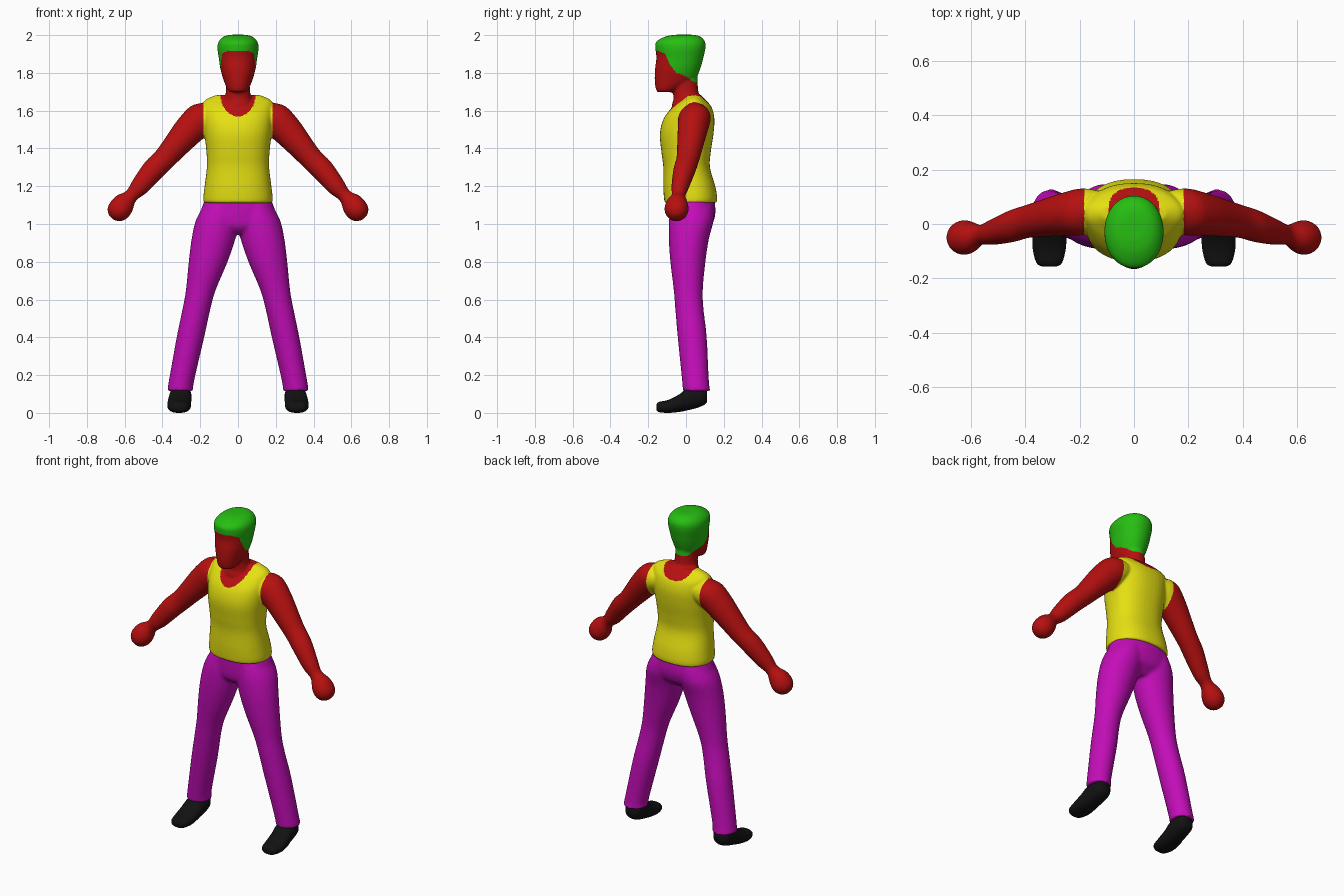
import bpy, bmesh, math
from mathutils import Vector

cube = bpy.data.objects.get("Cube")
if cube:
    bpy.data.objects.remove(cube)

X, Y, Z = Vector((1, 0, 0)), Vector((0, 1, 0)), Vector((0, 0, 1))
ARM_UP = Vector((0.7, 0, 0.71)).normalized()


def material(name, colour):
    m = bpy.data.materials.new(name)
    m.use_nodes = True
    rgba = (*colour, 1)
    m.diffuse_color = rgba
    m.node_tree.nodes["Principled BSDF"].inputs["Base Color"].default_value = rgba
    return m


skin = material("red skin", (0.47, 0.005, 0.005))
yellow = material("yellow cloth", (0.79, 0.75, 0.006))
green = material("green hair", (0.02, 0.52, 0.006))
magenta = material("magenta cloth", (0.55, 0.004, 0.48))
black = material("black leather", (0.006, 0.006, 0.006))


def upright(rows):
    """Turn (z, half width, front y, back y) into centred sections."""
    return [(0, (a + b) / 2, z, rx, (b - a) / 2) for z, rx, a, b in rows]


def smooth_rows(rows, steps=5):
    """Catmull-Rom interpolation of the sections."""
    out = []
    for i in range(len(rows) - 1):
        p0, p1 = rows[max(i - 1, 0)], rows[i]
        p2, p3 = rows[i + 1], rows[min(i + 2, len(rows) - 1)]
        for s in range(steps):
            t = s / steps
            out.append([b + 0.5 * t * (c - a + t * (2 * a - 5 * b + 4 * c - d
                        + t * (3 * (b - c) + d - a)))
                        for a, b, c, d in zip(p0, p1, p2, p3)])
    return out + [list(rows[-1])]


def loft(bm, rows, u=X, v=Y, power=2.0, side=1, segments=40):
    """Skin a closed tube through sections (x, y, z, radius u, radius v)."""
    rings = []
    for x, y, z, ru, rv in smooth_rows(rows):
        ring = []
        for k in range(segments):
            a = math.tau * k / segments
            c, s = math.cos(a), math.sin(a)
            p = (Vector((x, y, z))
                 + u * ru * math.copysign(abs(c) ** (2 / power), c)
                 + v * rv * math.copysign(abs(s) ** (2 / power), s))
            p.x *= side
            ring.append(bm.verts.new(p))
        rings.append(ring)
    for a, b in zip(rings, rings[1:]):
        for k in range(segments):
            n = (k + 1) % segments
            bm.faces.new((a[k], a[n], b[n], b[k]))
    bm.faces.new(rings[0][::-1])
    bm.faces.new(rings[-1])


def finish(bm, name, mats, voxel=0, rule=None):
    """Make the object, fuse its lofts, and colour its faces."""
    bmesh.ops.recalc_face_normals(bm, faces=bm.faces[:])
    mesh = bpy.data.meshes.new(name)
    bm.to_mesh(mesh)
    bm.free()
    obj = bpy.data.objects.new(name, mesh)
    bpy.context.collection.objects.link(obj)
    if voxel:
        fuse = obj.modifiers.new("fuse", 'REMESH')
        fuse.mode = 'VOXEL'
        fuse.voxel_size = voxel
        soften = obj.modifiers.new("soften", 'SMOOTH')
        soften.factor = 0.5
        soften.iterations = 10
        deps = bpy.context.evaluated_depsgraph_get()
        mesh = bpy.data.meshes.new_from_object(obj.evaluated_get(deps))
        obj.modifiers.clear()
        obj.data = mesh
        mesh.name = name
    mesh.materials.clear()
    for m in mats:
        mesh.materials.append(m)
    for f in mesh.polygons:
        f.use_smooth = True
        f.material_index = rule(f.center) if rule else 0
    return obj


# Upper body: torso, neck, head and arms
torso = [(1.112, .182, -.113, .163), (1.14, .184, -.117, .165), (1.2, .177, -.12, .155),
         (1.3, .165, -.12, .127), (1.38, .167, -.13, .131), (1.48, .178, -.138, .146),
         (1.56, .184, -.117, .15), (1.62, .184, -.07, .135),
         (1.655, .175, -.025, .105), (1.682, .12, .005, .08)]
neck = [(1.55, .085, -.05, .1), (1.62, .085, -.075, .09), (1.66, .075, -.066, .08),
        (1.7, .064, -.07, .066), (1.78, .062, -.08, .06)]
head = [(1.698, .042, -.15, -.07), (1.715, .057, -.16, -.03), (1.76, .076, -.166, .045),
        (1.82, .093, -.164, .075), (1.88, .102, -.157, .092), (1.93, .109, -.162, .103),
        (1.965, .103, -.158, .101), (1.992, .076, -.11, .076), (2.002, .04, -.06, .04)]
arm = [(.13, .05, 1.585, .07, .08), (.19, .045, 1.56, .086, .088),
       (.26, .035, 1.495, .079, .082), (.33, .022, 1.415, .069, .07),
       (.39, .01, 1.345, .061, .061), (.45, -.008, 1.285, .059, .06),
       (.52, -.03, 1.2, .047, .05), (.565, -.04, 1.15, .037, .037),
       (.6, -.048, 1.11, .056, .058), (.628, -.05, 1.077, .064, .062),
       (.655, -.05, 1.05, .05, .05), (.672, -.05, 1.035, .02, .02)]

HAIRLINE = [(-.2, 1.917), (-.14, 1.915), (-.11, 1.9), (-.08, 1.835), (-.05, 1.8),
            (0, 1.782), (.045, 1.75), (.2, 1.74)]


def hairline(y):
    for (a, za), (b, zb) in zip(HAIRLINE, HAIRLINE[1:]):
        if y <= b:
            return za + (zb - za) * (y - a) / (b - a)
    return HAIRLINE[-1][1]


def body_colour(p):
    x = abs(p.x)
    if x < .15 and p.z > hairline(p.y):
        return 2
    if x > .25 or (x > .183 and p.z > 1.3):
        return 0
    depth = .115 if p.y < .03 else .065
    scoop = (x / .093) ** 2 + ((p.z - 1.685) / depth) ** 2
    return 0 if p.z > 1.685 or scoop < 1 else 1


bm = bmesh.new()
loft(bm, upright(torso), power=2.3)
loft(bm, upright(neck))
loft(bm, upright(head), power=2.1)
for side in (1, -1):
    loft(bm, arm, Y, ARM_UP, side=side)
finish(bm, "upper_body", [skin, yellow, green], 0.006, body_colour)

# Trousers: pelvis and two legs
pelvis = [(.945, .05, -.04, .08), (.97, .13, -.07, .11), (1.0, .205, -.085, .14),
          (1.06, .2, -.09, .156), (1.14, .172, -.09, .15)]
leg = [(.305, .057, .115, .071, .074), (.301, .051, .16, .067, .071),
       (.252, .033, .4, .073, .077), (.22, .018, .55, .074, .075),
       (.197, .012, .65, .079, .077), (.158, .01, .8, .103, .093),
       (.13, .015, .92, .116, .106), (.108, .028, 1.02, .115, .118),
       (.09, .032, 1.1, .09, .11)]
bm = bmesh.new()
loft(bm, upright(pelvis), power=2.2)
for side in (1, -1):
    loft(bm, leg, side=side)
finish(bm, "trousers", [magenta], 0.008)

# Shoes
shoe = [(.312, -.157, .03, .025, .014), (.312, -.143, .031, .047, .027),
        (.312, -.09, .035, .061, .035), (.31, -.03, .054, .062, .048),
        (.307, 0, .07, .06, .058), (.304, .05, .084, .058, .06),
        (.303, .09, .09, .051, .051), (.303, .112, .09, .034, .034)]
for side, name in ((1, "left_shoe"), (-1, "right_shoe")):
    bm = bmesh.new()
    loft(bm, shoe, X, Z, power=2.3, side=side)
    finish(bm, name, [black])
